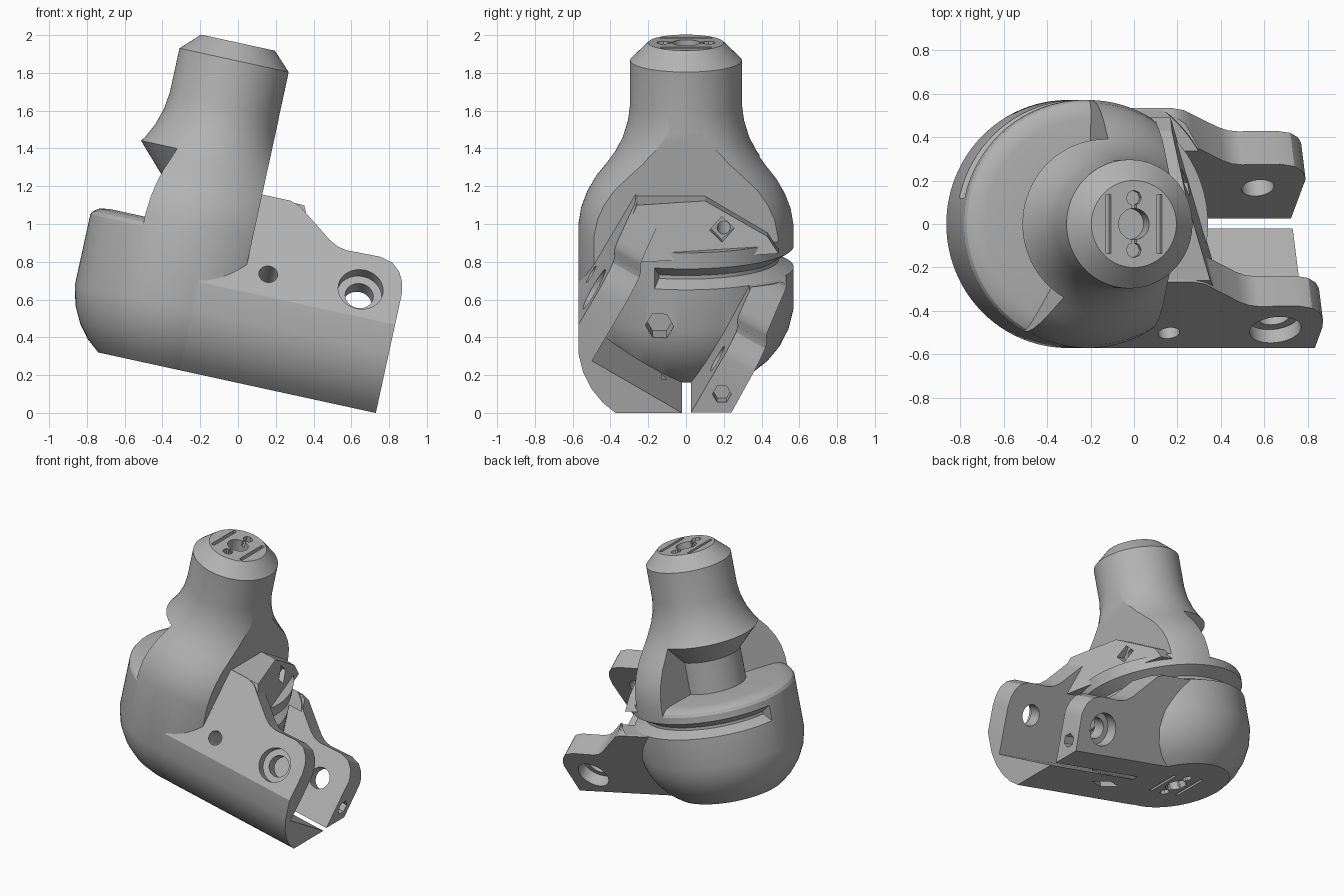
import bpy, bmesh
from math import sin, cos, pi, radians
from mathutils import Vector

cube = bpy.data.objects.get("Cube")
if cube:
    bpy.data.objects.remove(cube, do_unlink=True)

grey = bpy.data.materials.new("plain_grey")
grey.use_nodes = True
grey.diffuse_color = (0.45, 0.45, 0.45, 1)
grey.node_tree.nodes["Principled BSDF"].inputs["Base Color"].default_value = (0.45, 0.45, 0.45, 1)

X, Y, Z = Vector((1, 0, 0)), Vector((0, 1, 0)), Vector((0, 0, 1))
TILT = radians(30)
A = Vector((0, cos(TILT), -sin(TILT)))   # across the lugs
B = Vector((0, sin(TILT), cos(TILT)))    # up the lugs
CX, BOTTOM, TOP = -0.418, 0.155, 1.915   # turning axis, foot and top heights


def finish(name, bm):
    bmesh.ops.remove_doubles(bm, verts=bm.verts, dist=1e-5)
    bmesh.ops.recalc_face_normals(bm, faces=bm.faces)
    me = bpy.data.meshes.new(name)
    bm.to_mesh(me)
    bm.free()
    me.materials.append(grey)
    ob = bpy.data.objects.new(name, me)
    bpy.context.collection.objects.link(ob)
    return ob


def prism(name, pts, e1, e2, e3, d0, d1):
    """Outline in the e1-e2 plane, extruded along e3."""
    bm = bmesh.new()
    ends = [[bm.verts.new(e1 * p + e2 * q + e3 * d) for p, q in pts] for d in (d0, d1)]
    for ring in ends:
        bm.faces.new(ring)
    for i in range(len(pts)):
        j = (i + 1) % len(pts)
        bm.faces.new((ends[0][i], ends[0][j], ends[1][j], ends[1][i]))
    return finish(name, bm)


def rod(name, p, q, r, e1, e2, e3, d0, d1, n=32, squash=1):
    pts = [(p + r * cos(2 * pi * i / n), q + r * squash * sin(2 * pi * i / n)) for i in range(n)]
    return prism(name, pts, e1, e2, e3, d0, d1)


def lathe(name, profile, start=0, end=360, n=96):
    """Turn a radius-height profile about the main axis; a part turn is closed off."""
    full = end - start == 360
    bm = bmesh.new()
    rings = []
    for k in range(n if full else n + 1):
        t = radians(start + (end - start) * k / n)
        rings.append([bm.verts.new((CX + r * cos(t), r * sin(t), h)) for r, h in profile])
    m = len(profile)
    for k in range(n):
        a, b = rings[k], rings[(k + 1) % len(rings)]
        for i in range(m - 1 if full else m):
            j = (i + 1) % m
            bm.faces.new((a[i], a[j], b[j], b[i]))
    if not full:
        bm.faces.new(rings[0])
        bm.faces.new(rings[-1])
    return finish(name, bm)


def combine(target, other, op):
    mod = target.modifiers.new("bool", 'BOOLEAN')
    mod.operation, mod.solver, mod.object = op, 'EXACT', other
    bpy.context.view_layer.objects.active = target
    bpy.ops.object.modifier_apply(modifier=mod.name)
    bpy.data.objects.remove(other, do_unlink=True)


def ab(a, b):
    """Lug coordinates to y and height."""
    v = A * a + B * b
    return (v.y, v.z)


# Turned body: rounded foot, drum, flare, neck and chamfered top
foot = [(0.373, BOTTOM), (0.44, 0.21), (0.5, 0.285), (0.545, 0.375), (0.57, 0.48)]
body = lathe("joint_body", [(0, BOTTOM)] + foot + [
    (0.57, 0.93), (0.555, 1.02), (0.525, 1.1), (0.48, 1.18), (0.425, 1.25), (0.375, 1.32),
    (0.335, 1.4), (0.308, 1.49), (0.296, 1.58), (0.296, 1.82), (0.2, TOP), (0, TOP)])

# Flat side of the flare, and the slanted front next to it
combine(body, prism("flat_cut", [(-0.8, 0.236), ab(-0.81, 0.571), (-0.416, 0.9), (1, 0.9),
                                 (1, 2.2), (-1, 2.2)], Y, Z, X, -0.121, 1), 'DIFFERENCE')

# Open sector with a rounded ledge below and a conical underside above
combine(body, lathe("sector_cut", [(0.24, 0.91), (0.24, 1.14), (0.373, 1.28), (0.8, 1.75),
                                   (0.8, 0.85), (0.575, 0.85), (0.56, 0.88), (0.53, 0.9),
                                   (0.48, 0.91)], 88, 240, 48), 'DIFFERENCE')

# Lug outline along the block, shared by both lugs
outline = [(-0.5, -1), (0.713, -1), (0.713, 0.46), (0.7, 0.53), (0.675, 0.585), (0.63, 0.63),
           (0.56, 0.65), (0.38, 0.645), (0.33, 0.655), (0.28, 0.685), (0.12, 0.82),
           (0.085, 0.85), (0.03, 0.868), (-0.5, 0.868)]

# Front lug with the channel floor
front = prism("front_lug", [(-0.02, BOTTOM)] + [(-r, h) for r, h in foot] + [
    (-0.57, 0.633), ab(-0.81, 1), ab(-0.65, 1), ab(-0.65, 0.13)], Y, Z, X, -0.35, 0.713)
combine(front, prism("front_outline", outline, X, B, A, -1.5, 1), 'INTERSECT')

# Back lug, cut level with the foot
back = prism("back_lug", [(0.026, BOTTOM), (0.24, BOTTOM), ab(0.11, 1), ab(-0.06, 1)],
             Y, Z, X, -0.25, 0.705)
combine(back, prism("back_outline", outline, X, B, A, -1.5, 1), 'INTERSECT')
combine(back, prism("back_level", [(-1, 0.715), (1, 0.715), (1, 2), (-1, 2)],
                    Y, Z, X, -1, 0.24), 'DIFFERENCE')

# Upper plate between the flat side and the front lug, with a slanted face
plate = prism("upper_plate", [(-0.4, 0.86), (-0.26, 1.149), (0.1, 1.149), (0.43, 0.95),
                              (0.49, 0.86)], Y, Z, X, -0.3, 0.1)
for v in plate.data.vertices:
    if v.co.x > 0:
        v.co.x = 0.1 - 0.3 * v.co.y - 0.35 * (v.co.z - 0.95)

for part in (front, back, plate):
    combine(body, part, 'UNION')

# Groove running round the drum
combine(body, lathe("groove_cut", [(0.49, 0.74), (0.49, 0.76), (0.58, 0.82), (0.66, 0.86),
                                   (0.66, 0.7), (0.57, 0.7)], -17, 168, 64), 'DIFFERENCE')

# Bolt holes: through holes and counterbores across the lugs, small pin hole
for a0, a1, r in ((-1, -0.55, 0.075), (-1, -0.74, 0.12), (-0.2, 0.4, 0.075), (0.04, 0.4, 0.115)):
    combine(body, rod("bolt_hole", 0.495, 0.43, r, X, B, A, a0, a1), 'DIFFERENCE')
combine(body, rod("pin_hole", 0.0, 0.4, 0.05, X, B, A, -1, -0.5), 'DIFFERENCE')

# Nut pockets facing the lug end, and the slot under the floor
for y, h, r, d0, d1, n in ((0.19, 1.0, 0.065, -0.02, 0.3, 4), (0.2, 1.0, 0.035, -0.45, 0.1, 16),
                           (-0.14, 0.5, 0.075, -0.05, 0.3, 6), (0.19, 0.255, 0.05, 0.6, 0.8, 6)):
    combine(body, rod("nut_pocket", y, h, r, Y, Z, X, d0, d1, n), 'DIFFERENCE')
combine(body, rod("floor_slot", 0.1, -0.15, 0.12, X, Y, Z, 0.1, 0.22, 4, 0.4), 'DIFFERENCE')

# Pegs, slits and keyholes in the top and bottom discs
for h in (TOP, BOTTOM):
    lo, hi = h - 0.04, h + 0.04
    combine(body, rod("peg_hole", CX, 0, 0.072, X, Y, Z, h - 0.12, h + 0.12), 'DIFFERENCE')
    for s in (-1, 1):
        x = CX + 0.12 * s
        slit = [(x - 0.012, -0.135), (x + 0.012, -0.135), (x + 0.012, 0.135), (x - 0.012, 0.135)]
        combine(body, prism("slit", slit, X, Y, Z, lo, hi), 'DIFFERENCE')
        combine(body, rod("keyhole", CX, 0.12 * s, 0.035, X, Y, Z, lo, hi, 8), 'DIFFERENCE')
        neck = [(CX - 0.012, 0.05 * s), (CX + 0.012, 0.05 * s),
                (CX + 0.012, 0.11 * s), (CX - 0.012, 0.11 * s)]
        combine(body, prism("key_neck", neck, X, Y, Z, lo, hi), 'DIFFERENCE')

# Smooth turned faces, crisp edges, and the final lean
bpy.ops.object.select_all(action='DESELECT')
body.select_set(True)
bpy.context.view_layer.objects.active = body
bpy.ops.object.shade_smooth_by_angle(angle=radians(24))
body.rotation_euler.y = radians(12.3)
